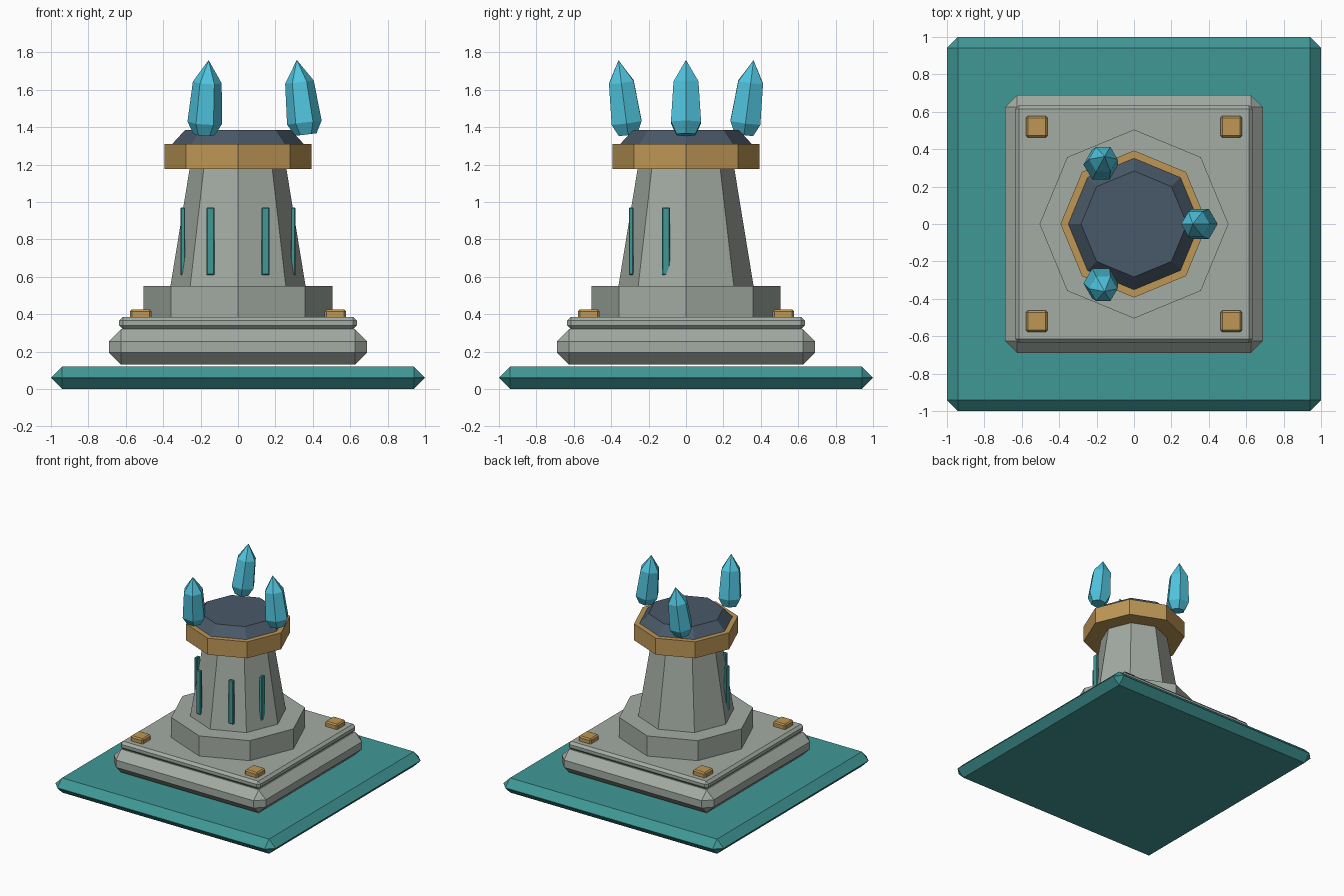
import bpy, bmesh, math
from mathutils import Matrix, Vector, Euler

if "Cube" in bpy.data.objects:
    bpy.data.objects.remove(bpy.data.objects["Cube"])


def material(name, srgb):
    m = bpy.data.materials.new(name)
    lin = [((c / 255 + 0.055) / 1.055) ** 2.4 for c in srgb]
    m.diffuse_color = (*lin, 1)
    m.use_nodes = True
    m.node_tree.nodes["Principled BSDF"].inputs["Base Color"].default_value = m.diffuse_color
    return m


TEAL = material("teal", (64, 152, 150))
STONE = material("grey stone", (163, 171, 163))
GOLD = material("dull gold", (190, 151, 86))
SLATE = material("dark slate", (73, 89, 104))
CRYSTAL = material("ice blue", (80, 196, 222))


def finish(name, bm, mat):
    bmesh.ops.recalc_face_normals(bm, faces=bm.faces)
    mesh = bpy.data.meshes.new(name)
    bm.to_mesh(mesh)
    bm.free()
    mesh.materials.append(mat)
    ob = bpy.data.objects.new(name, mesh)
    bpy.context.collection.objects.link(ob)
    return ob


def box(name, center, size, bevel, mat):
    """Box with single-segment chamfers on every edge."""
    bm = bmesh.new()
    bmesh.ops.create_cube(bm, size=1)
    bmesh.ops.scale(bm, vec=size, verts=bm.verts)
    bmesh.ops.translate(bm, vec=center, verts=bm.verts)
    bmesh.ops.bevel(bm, geom=bm.edges[:], offset=bevel, segments=1,
                    profile=0.5, affect='EDGES')
    return finish(name, bm, mat)


def lathe(name, profile, sides, mat):
    """Faceted solid through (radius, height) rings; radius 0 makes a tip."""
    bm = bmesh.new()
    rings = []
    for r, z in profile:
        n = sides if r > 0 else 1
        rings.append([bm.verts.new((r * math.cos(math.tau * i / sides),
                                    r * math.sin(math.tau * i / sides), z))
                      for i in range(n)])
    for a, b in zip(rings, rings[1:]):
        for i in range(sides):
            j = (i + 1) % sides
            if len(b) == 1:
                bm.faces.new((a[i], a[j], b[0]))
            else:
                bm.faces.new((a[i], a[j], b[j], b[i]))
    for ring in (rings[0], rings[-1]):
        if len(ring) > 1:
            bm.faces.new(ring)
    return finish(name, bm, mat)


# Stepped square base
box("ground_slab", (0, 0, 0.06), (2, 2, 0.12), 0.059, TEAL)
box("lower_plinth", (0, 0, 0.225), (1.38, 1.38, 0.19), 0.065, STONE)
box("upper_plinth", (0, 0, 0.3525), (1.27, 1.27, 0.065), 0.02, STONE)

# Corner studs
for sx in (-1, 1):
    for sy in (-1, 1):
        box("corner_stud", (sx * 0.52, sy * 0.52, 0.4), (0.115, 0.115, 0.05), 0.01, GOLD)

# Octagonal tower
lathe("tower_collar", [(0.505, 0.38), (0.505, 0.55)], 8, STONE)
lathe("tower_shaft", [(0.363, 0.54), (0.255, 1.2)], 8, STONE)
lathe("gold_band", [(0.393, 1.175), (0.393, 1.31)], 8, GOLD)
lathe("slate_cap", [(0.365, 1.295), (0.283, 1.385)], 8, SLATE)

# Slit inlays on the front half of the shaft
for s in (-1, 1):
    box("front_slit", (s * 0.147, -0.293, 0.79), (0.042, 0.024, 0.36), 0.004, TEAL)
    box("side_slit", (s * 0.295, -0.107, 0.79), (0.024, 0.042, 0.36), 0.004, TEAL)

# Three tilted crystals around the cap
for k in range(3):
    a = math.tau * k / 3
    c = lathe("crystal", [(0.058, -0.02), (0.093, 0.045), (0.077, 0.262), (0, 0.382)],
              6, CRYSTAL)
    tilt = Euler((-0.15 * math.sin(a), -0.12 * math.cos(a), 0)).to_matrix().to_4x4()
    spot = Vector((0.36 * math.cos(a), 0.36 * math.sin(a), 1.38))
    c.data.transform(Matrix.Translation(spot) @ tilt)
